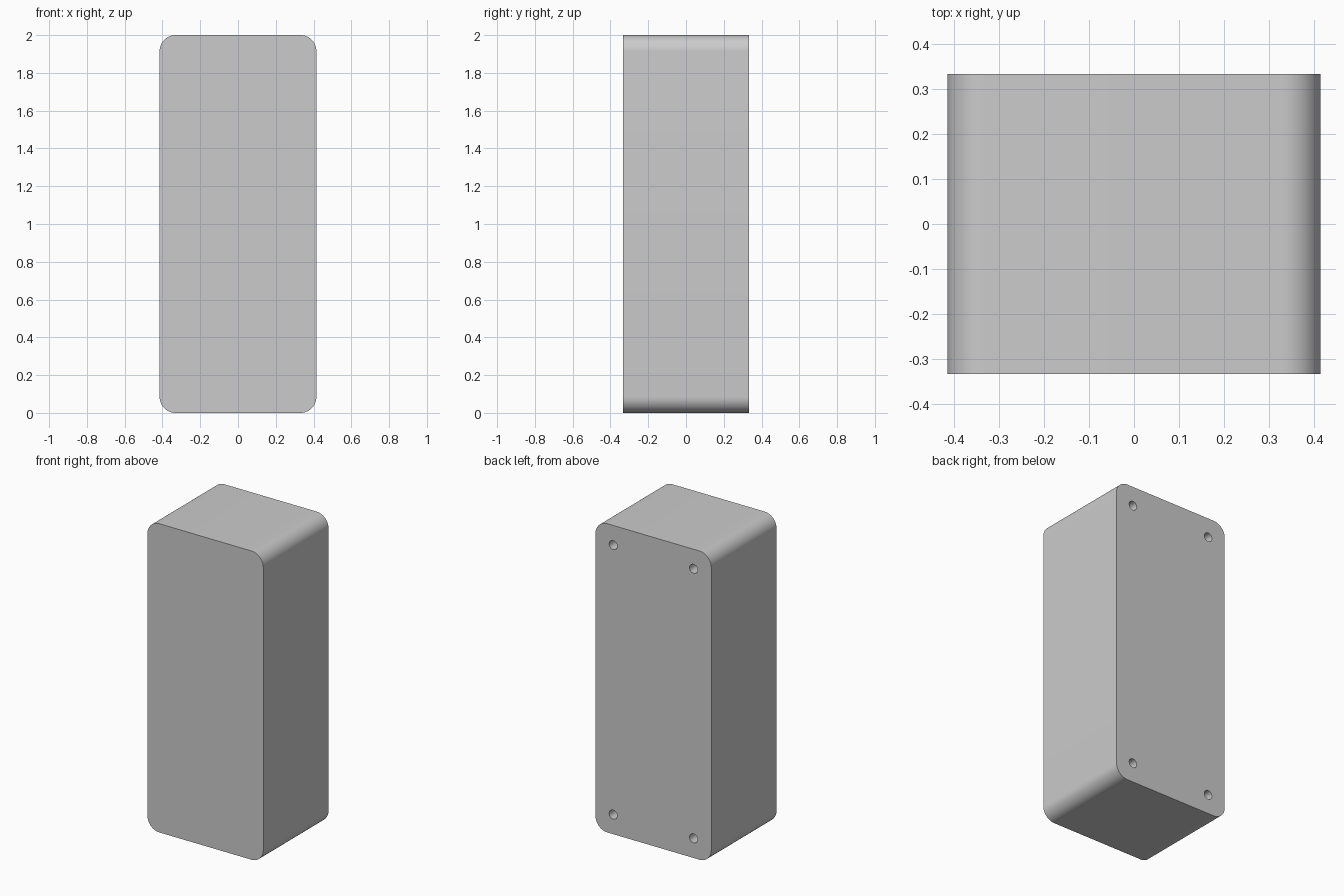
import bpy, bmesh, math
from mathutils import Matrix

if "Cube" in bpy.data.objects:
    bpy.data.objects.remove(bpy.data.objects["Cube"])

HX, HY, H = 0.415, 0.334, 2.0      # half width, half depth, height
R = 0.085                          # corner radius
INSET, HOLE_R, HOLE_D = 0.127, 0.029, 0.2


def to_object(bm, name):
    bmesh.ops.recalc_face_normals(bm, faces=bm.faces)
    mesh = bpy.data.meshes.new(name)
    bm.to_mesh(mesh)
    bm.free()
    ob = bpy.data.objects.new(name, mesh)
    bpy.context.collection.objects.link(ob)
    return ob


# enclosure body: block with the four front-to-back edges rounded
bm = bmesh.new()
bmesh.ops.create_cube(bm, size=1.0, matrix=Matrix.Translation((0, 0, H / 2))
                      @ Matrix.Diagonal((2 * HX, 2 * HY, H, 1)))
edges = [e for e in bm.edges if abs(e.verts[0].co.y - e.verts[1].co.y) > 0.1]
bmesh.ops.bevel(bm, geom=edges, offset=R, segments=12, profile=0.5, affect='EDGES')
body = to_object(bm, "enclosure_body")

# screw holes: four blind bores in the back face
bm = bmesh.new()
for x in (-HX + INSET, HX - INSET):
    for z in (INSET, H - INSET):
        bmesh.ops.create_cone(bm, cap_ends=True, segments=32, radius1=HOLE_R,
                              radius2=HOLE_R, depth=2 * HOLE_D,
                              matrix=Matrix.Translation((x, HY, z))
                              @ Matrix.Rotation(math.pi / 2, 4, 'X'))
cutter = to_object(bm, "screw_hole_cutter")
cutter.hide_render = True

# cut the holes, then bake the result and drop the cutter
mod = body.modifiers.new("screw_holes", 'BOOLEAN')
mod.operation = 'DIFFERENCE'
mod.solver = 'EXACT'
mod.object = cutter
bpy.context.view_layer.objects.active = body
body.select_set(True)
bpy.ops.object.modifier_apply(modifier=mod.name)
bpy.data.objects.remove(cutter)
bpy.ops.object.shade_smooth_by_angle(angle=math.radians(30))
